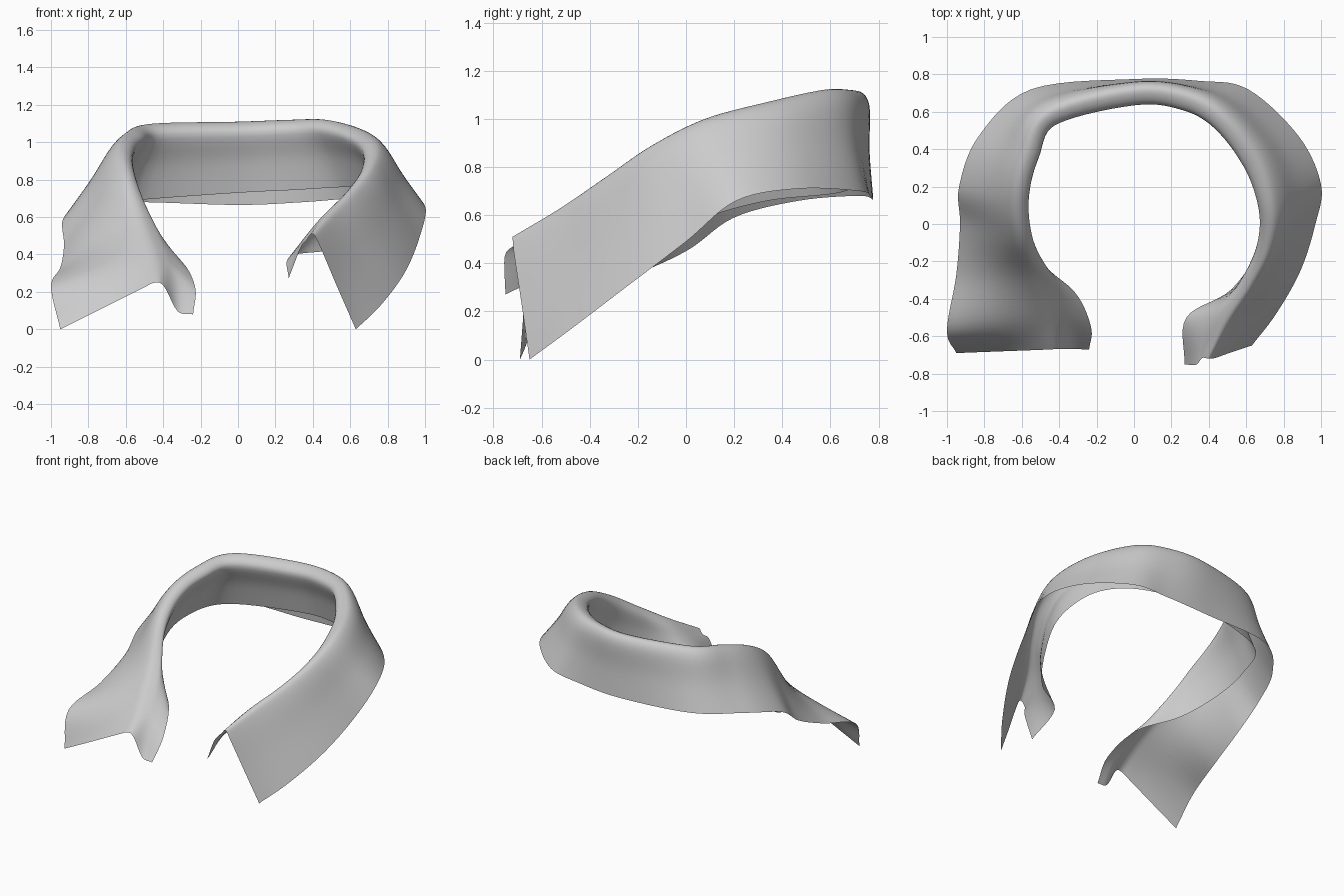
import bpy, bmesh
from mathutils import Vector

if "Cube" in bpy.data.objects:
    bpy.data.objects.remove(bpy.data.objects["Cube"])

# Stations from left front, around the back, to right front:
# leaf outer edge, fold ridge, neckline edge of the stand
STATIONS = [
    (-.95, -.69, .00, -.44, -.67, .25, -.24, -.67, .08),
    (-1.0, -.57, .23, -.46, -.50, .40, -.23, -.55, .23),
    (-.95, -.27, .33, -.53, -.28, .61, -.32, -.36, .38),
    (-.93, .00, .45, -.60, -.08, .84, -.55, -.17, .49),
    (-.935, .20, .59, -.62, .14, .98, -.67, .08, .59),
    (-.83, .47, .66, -.57, .37, 1.06, -.68, .34, .66),
    (-.55, .72, .68, -.45, .59, 1.10, -.54, .62, .69),
    (0, .775, .665, 0, .71, 1.11, 0, .73, .73),
    (.35, .765, .68, .28, .68, 1.12, .30, .70, .745),
    (.61, .72, .70, .47, .57, 1.12, .55, .57, .76),
    (.88, .47, .71, .65, .34, 1.07, .68, .35, .76),
    (1.0, .21, .66, .73, .08, 1.0, .74, .10, .67),
    (.97, .00, .49, .71, -.14, .89, .69, -.10, .54),
    (.89, -.25, .30, .62, -.33, .76, .52, -.35, .43),
    (.76, -.48, .125, .50, -.52, .63, .28, -.50, .39),
    (.63, -.65, .00, .40, -.72, .51, .27, -.75, .27),
]


def smooth(pts, steps):
    """Catmull-Rom curve through pts."""
    ext = [pts[0] * 2 - pts[1]] + list(pts) + [pts[-1] * 2 - pts[-2]]
    out = []
    for i in range(len(pts) - 1):
        a, b, c, d = ext[i:i + 4]
        for k in range(steps):
            t = k / steps
            out.append(.5 * (2 * b + (c - a) * t + (2 * a - 5 * b + 4 * c - d) * t * t
                             + (3 * b - a - 3 * c + d) * t ** 3))
    return out + [pts[-1].copy()]


# Cross-section: leaf, rolled fold, stand
edge, fold, neck = (smooth([Vector(s[k:k + 3]) for s in STATIONS], 7) for k in (0, 3, 6))
n = len(fold)
rows = []
for i, (o, f, b) in enumerate(zip(edge, fold, neck)):
    t = fold[min(i + 1, n - 1)] - fold[max(i - 1, 0)]
    out = Vector((-t.y, t.x, 0)).normalized()
    r = .015 + .05 * min(1, min(i, n - 1 - i) / 36)
    sag = Vector((0, 0, -.06 * max(0, 1 - i / 7)))            # drooping left stand tip
    puff = Vector((.01, -.02, .05)) * max(0, 1 - (n - 1 - i) / 7)  # rounded right stand tip
    section = [o, f.lerp(o, .55) + out * r * .2, f.lerp(o, .13) + out * r * .6, f,
               f.lerp(b, .15) - out * r * 1.2, f.lerp(b, .55) - out * r * .5 + sag + puff, b]
    rows.append(smooth(section, 5))

# Collar sheet
bm = bmesh.new()
grid = [[bm.verts.new(p) for p in row] for row in rows]
for a, b in zip(grid, grid[1:]):
    for j in range(len(a) - 1):
        bm.faces.new((a[j], a[j + 1], b[j + 1], b[j])).smooth = True
bmesh.ops.recalc_face_normals(bm, faces=bm.faces)
mesh = bpy.data.meshes.new("folded_collar")
bm.to_mesh(mesh)
bm.free()
collar = bpy.data.objects.new("folded_collar", mesh)
bpy.context.collection.objects.link(collar)
